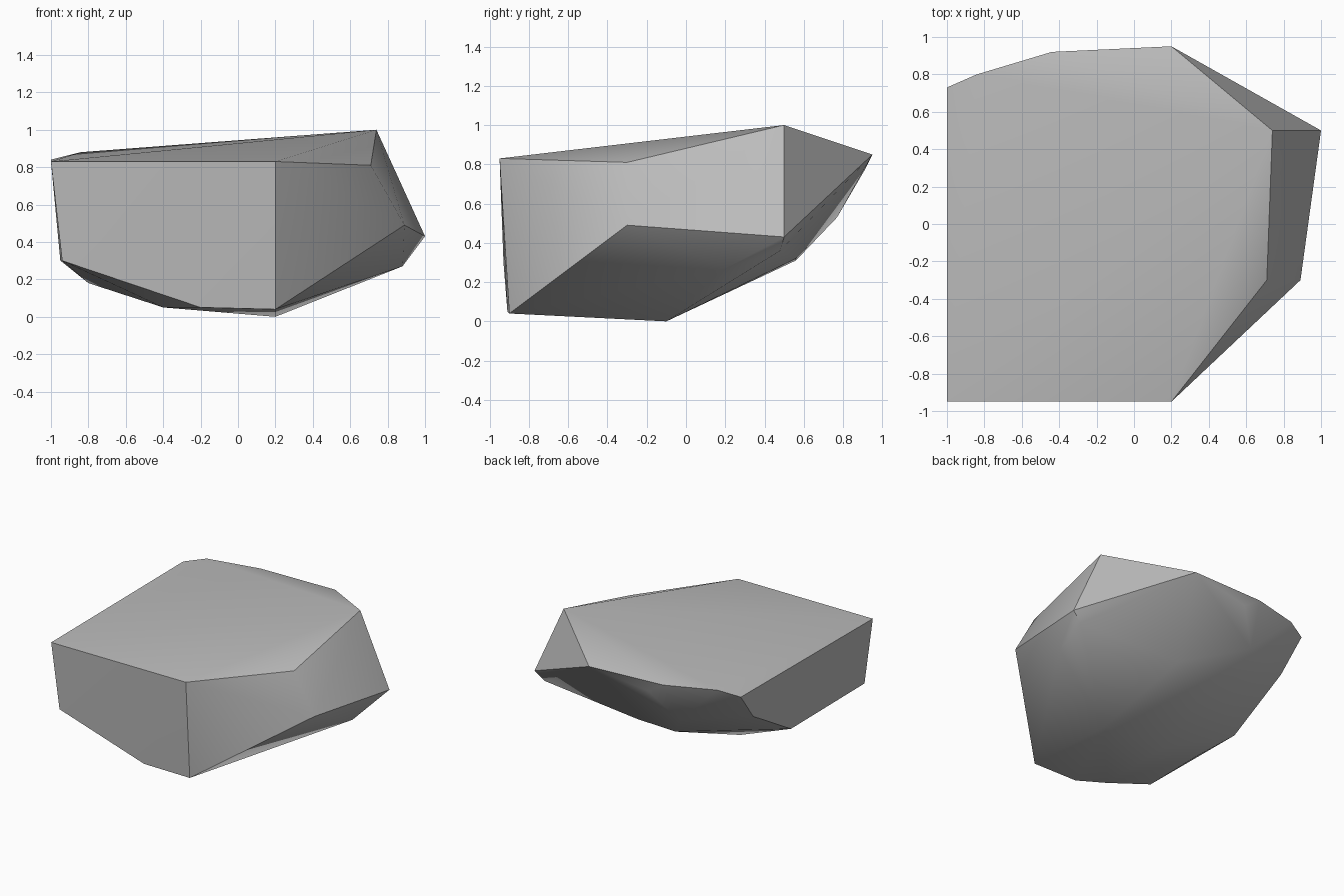
import bpy
import bmesh
import math

# Remove only the default cube
default_cube = bpy.data.objects.get("Cube")
if default_cube:
    bpy.data.objects.remove(default_cube, do_unlink=True)


def make_material(name, colour):
    material = bpy.data.materials.new(name)
    material.use_nodes = True
    material.diffuse_color = colour
    shader = material.node_tree.nodes["Principled BSDF"]
    shader.inputs["Base Color"].default_value = colour
    shader.inputs["Roughness"].default_value = 0.9
    return material


def make_hull(name, rings, material):
    """Wrap a faceted solid around the corner points of every ring."""
    shape = bmesh.new()
    for ring in rings:
        for corner in ring:
            shape.verts.new(corner)
    result = bmesh.ops.convex_hull(shape, input=shape.verts[:])

    # Drop corners that ended up inside the solid
    unused = {item for key in ("geom_interior", "geom_unused")
              for item in result[key] if isinstance(item, bmesh.types.BMVert)}
    bmesh.ops.delete(shape, geom=list(unused), context="VERTS")
    bmesh.ops.recalc_face_normals(shape, faces=shape.faces[:])

    mesh = bpy.data.meshes.new(name)
    shape.to_mesh(mesh)
    shape.free()
    mesh.materials.append(material)
    rock = bpy.data.objects.new(name, mesh)
    bpy.context.collection.objects.link(rock)
    return rock


# Rim of the gently sloping top
top_rim = [(-1, -.95, .83), (.2, -.95, .83), (.71, -.3, .81), (.74, .5, 1),
           (.2, .95, .85), (-.44, .92, .86), (-.84, .8, .88), (-1, .73, .84)]

# Widest corners around the sides and the tapering back
side_corners = [(.89, -.3, .49), (1, .5, .43), (.92, .48, .36), (.88, .2, .27),
                (-.3, .91, .77), (-.48, .77, .53), (-.97, .53, .6)]

# Rounded underside
underside = [(-.94, -.93, .3), (-.95, .02, .3), (-.8, -.25, .18),
             (-.4, -.12, .05), (-.4, -.79, .05), (-.2, -.91, .05),
             (.2, -.9, .04), (.2, -.1, 0), (.04, .56, .32), (-.3, .56, .31)]

stone_grey = make_material("stone grey", (.5, .5, .5, 1))
boulder = make_hull("boulder", [top_rim, side_corners, underside], stone_grey)

# Soft shading on shallow facets, crisp edges on the steep ones
bpy.ops.object.select_all(action="DESELECT")
boulder.select_set(True)
bpy.context.view_layer.objects.active = boulder
bpy.ops.object.shade_smooth_by_angle(angle=math.radians(40))
